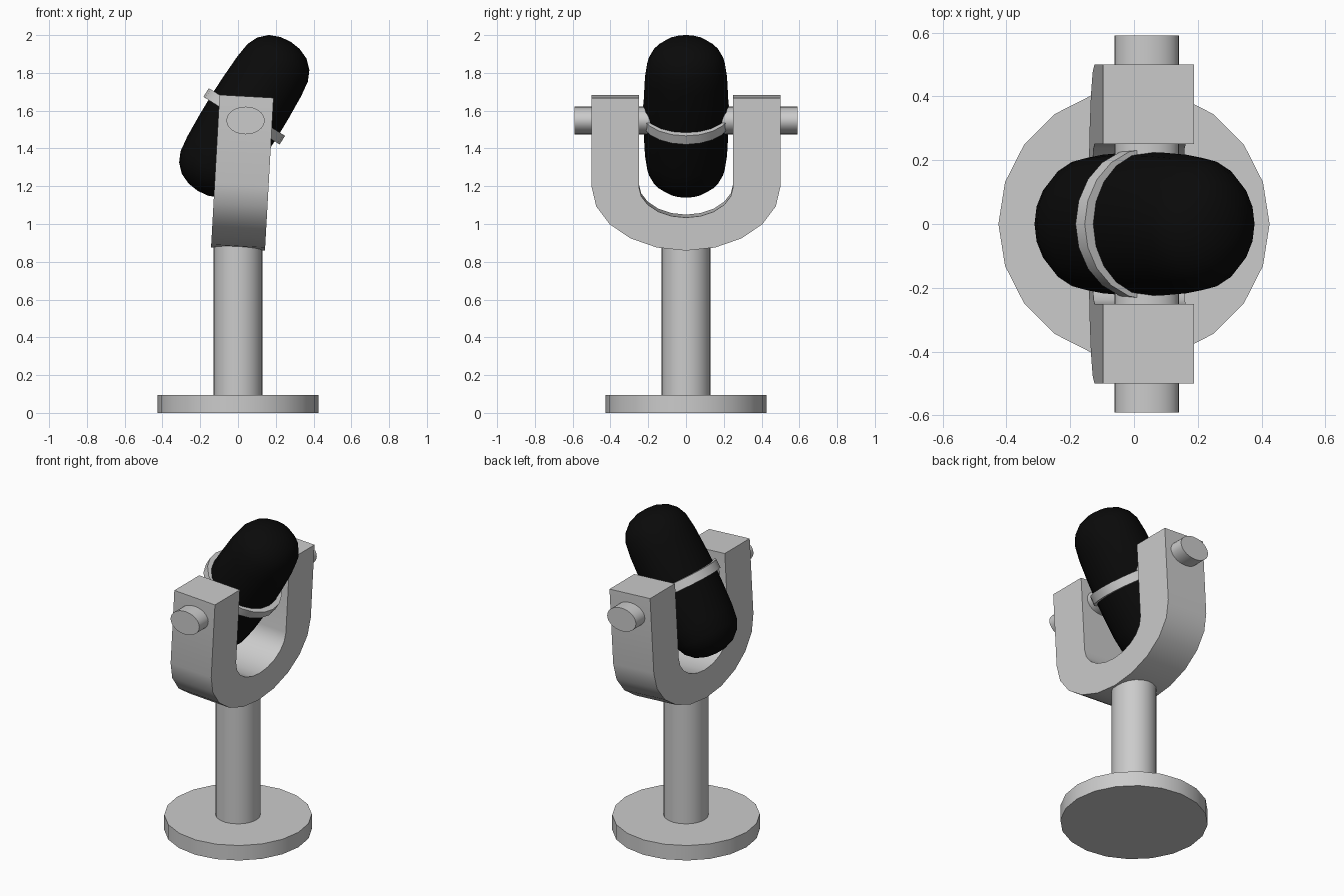
import bpy, bmesh, math
from mathutils import Matrix

if "Cube" in bpy.data.objects:
    bpy.data.objects.remove(bpy.data.objects["Cube"])

SIDES = 20


def finish(bm, name, loc=(0, 0, 0), tilt=0, mat=None, angle=30):
    bmesh.ops.recalc_face_normals(bm, faces=bm.faces)
    me = bpy.data.meshes.new(name)
    bm.to_mesh(me)
    bm.free()
    ob = bpy.data.objects.new(name, me)
    bpy.context.collection.objects.link(ob)
    ob.location = loc
    ob.rotation_euler = (0, math.radians(tilt), 0)
    if mat:
        me.materials.append(mat)
    bpy.ops.object.select_all(action='DESELECT')
    ob.select_set(True)
    bpy.context.view_layer.objects.active = ob
    bpy.ops.object.shade_smooth_by_angle(angle=math.radians(angle))
    return ob


def cylinder(name, r, z0, z1):
    bm = bmesh.new()
    bmesh.ops.create_cone(bm, cap_ends=True, segments=SIDES, radius1=r, radius2=r,
                          depth=z1 - z0, matrix=Matrix.Translation((0, 0, (z0 + z1) / 2)))
    return finish(bm, name)


def lathe(profile, ry, closed=False):
    # spin an (r, z) profile about z, stretched by ry along y
    bm = bmesh.new()
    vs = [bm.verts.new((r, 0, z)) for r, z in profile]
    es = [bm.edges.new(p) for p in zip(vs, vs[1:])]
    if closed:
        es.append(bm.edges.new((vs[-1], vs[0])))
    bmesh.ops.spin(bm, geom=vs + es, cent=(0, 0, 0), axis=(0, 0, 1),
                   angle=math.tau, steps=SIDES, use_duplicate=False)
    bmesh.ops.remove_doubles(bm, verts=bm.verts, dist=1e-4)
    bmesh.ops.scale(bm, vec=(1, ry, 1), verts=bm.verts)
    return bm


# base and stem
cylinder("base", 0.425, 0, 0.095)
cylinder("stem", 0.13, 0.09, 0.885)

# U-shaped yoke, slightly tilted
def u_curve(a, depth, top, mid):
    arc = [(-a * math.cos(math.pi * i / 10), mid - depth * math.sin(math.pi * i / 10))
           for i in range(11)]
    return [(-a, top)] + arc + [(a, top)]


bm = bmesh.new()
outer = u_curve(0.5, 0.34, 0.81, 0.34)
inner = u_curve(0.25, 0.165, 0.81, 0.34)
vo, vi = [[bm.verts.new((-0.143, y, z)) for y, z in c] for c in (outer, inner)]
for i in range(len(vo) - 1):
    bm.faces.new((vo[i], vo[i + 1], vi[i + 1], vi[i]))
ext = bmesh.ops.extrude_face_region(bm, geom=bm.faces[:], use_keep_orig=True)
bmesh.ops.translate(bm, vec=(0.286, 0, 0),
                    verts=[g for g in ext['geom'] if isinstance(g, bmesh.types.BMVert)])
finish(bm, "yoke", loc=(0, 0, 0.867), tilt=3.2)

# oval pivot pin through both arms
bm = bmesh.new()
bmesh.ops.create_cone(bm, cap_ends=True, segments=32, radius1=1, radius2=1, depth=1.18,
                      matrix=Matrix.Diagonal((0.101, 1, 0.073, 1)) @ Matrix.Rotation(math.pi / 2, 4, 'X'))
finish(bm, "pivot_pin", loc=(0.04, 0, 1.548))

# microphone capsule
black = bpy.data.materials.new("black")
black.diffuse_color = (0.003, 0.003, 0.003, 1)
black.use_nodes = True
black.node_tree.nodes["Principled BSDF"].inputs["Base Color"].default_value = black.diffuse_color
half = [(0.207, 0), (0.205, 0.116), (0.199, 0.25), (0.188, 0.335), (0.163, 0.39),
        (0.118, 0.434), (0.06, 0.458), (0, 0.465)]
profile = [(r, -z) for r, z in half[:0:-1]] + half
finish(lathe(profile, 1.09), "capsule", loc=(0.033, 0, 1.57), tilt=32, mat=black, angle=60)

# band around the capsule
band = [(0.195, -0.027), (0.238, -0.027), (0.238, 0.027), (0.195, 0.027)]
finish(lathe(band, 1.0, True), "capsule_band", loc=(0.033, 0, 1.57), tilt=32)
